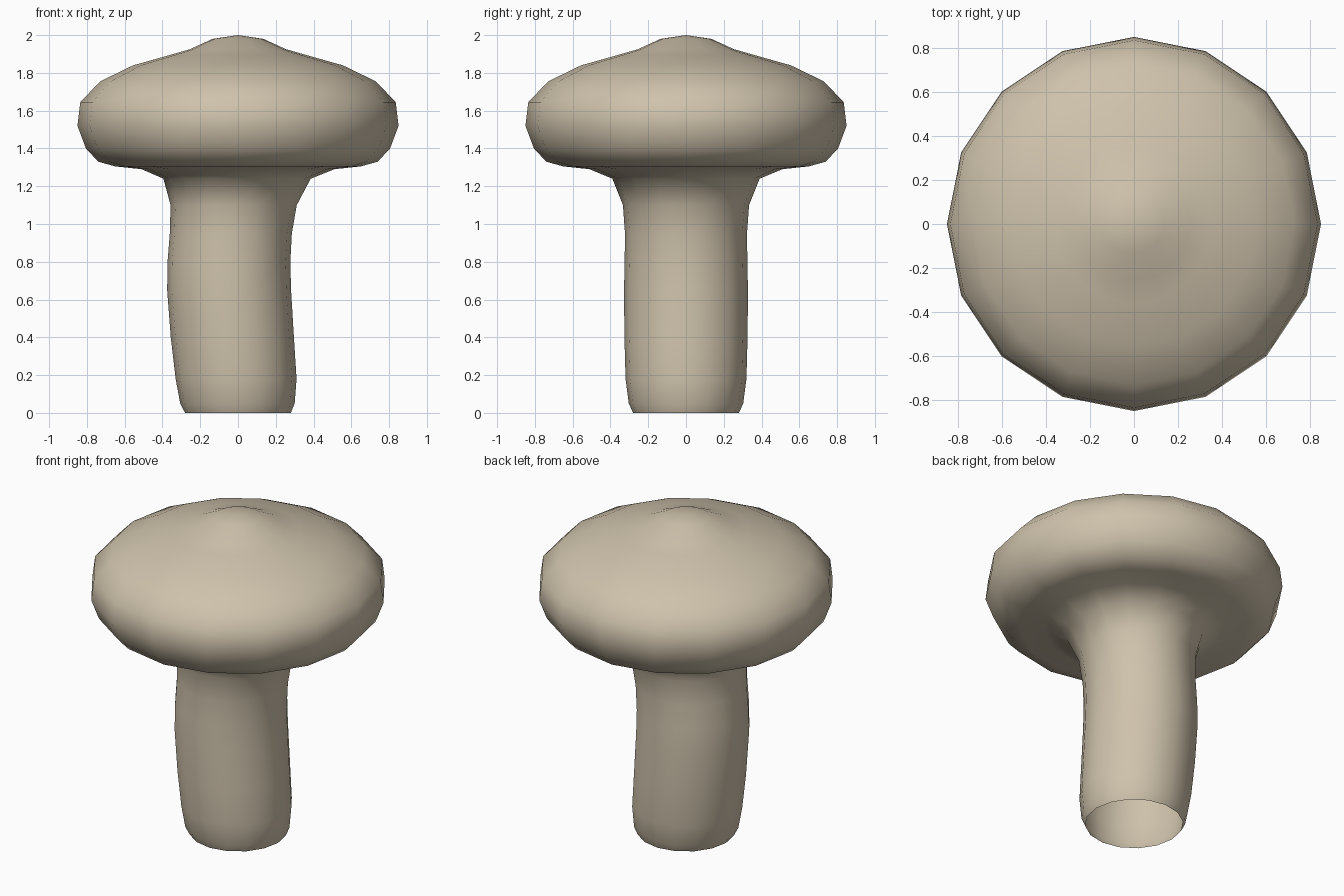
import bpy, bmesh, math

if "Cube" in bpy.data.objects:
    bpy.data.objects.remove(bpy.data.objects["Cube"])

SIDES = 16
# Profile rings: (height, radius, sideways offset of the ring centre)
RINGS = [
    (0.0, 0.28, 0.0), (0.05, 0.303, -0.003), (0.18, 0.32, -0.01),
    (0.40, 0.326, -0.03), (0.65, 0.328, -0.047), (0.80, 0.325, -0.048),
    (0.95, 0.323, -0.038), (1.10, 0.334, -0.023), (1.24, 0.39, -0.005),
    (1.29, 0.51, 0.0), (1.305, 0.65, 0.0), (1.33, 0.74, 0.0),
    (1.40, 0.805, 0.0), (1.52, 0.85, 0.0), (1.645, 0.835, 0.0),
    (1.755, 0.73, 0.0), (1.84, 0.555, 0.0), (1.895, 0.36, 0.0),
    (1.925, 0.255, 0.0), (1.98, 0.135, 0.0),
]

bm = bmesh.new()
loops = []
for z, r, cx in RINGS:
    loops.append([bm.verts.new((cx + r * math.cos(math.tau * i / SIDES),
                                r * math.sin(math.tau * i / SIDES), z))
                  for i in range(SIDES)])

# Skin between rings; the stem stays open at the bottom
for a, b in zip(loops, loops[1:]):
    for i in range(SIDES):
        j = (i + 1) % SIDES
        bm.faces.new((a[i], a[j], b[j], b[i]))

# Rounded knob on top of the cap
tip = bm.verts.new((0, 0, 2.0))
for i in range(SIDES):
    bm.faces.new((loops[-1][i], loops[-1][(i + 1) % SIDES], tip))

for f in bm.faces:
    f.smooth = True
mesh = bpy.data.meshes.new("mushroom")
bm.to_mesh(mesh)
bm.free()

# Single tan colour
tan = bpy.data.materials.new("tan")
tan.diffuse_color = (0.62, 0.54, 0.41, 1)
tan.use_nodes = True
tan.node_tree.nodes["Principled BSDF"].inputs["Base Color"].default_value = tan.diffuse_color
mesh.materials.append(tan)
obj = bpy.data.objects.new("mushroom", mesh)
bpy.context.collection.objects.link(obj)
